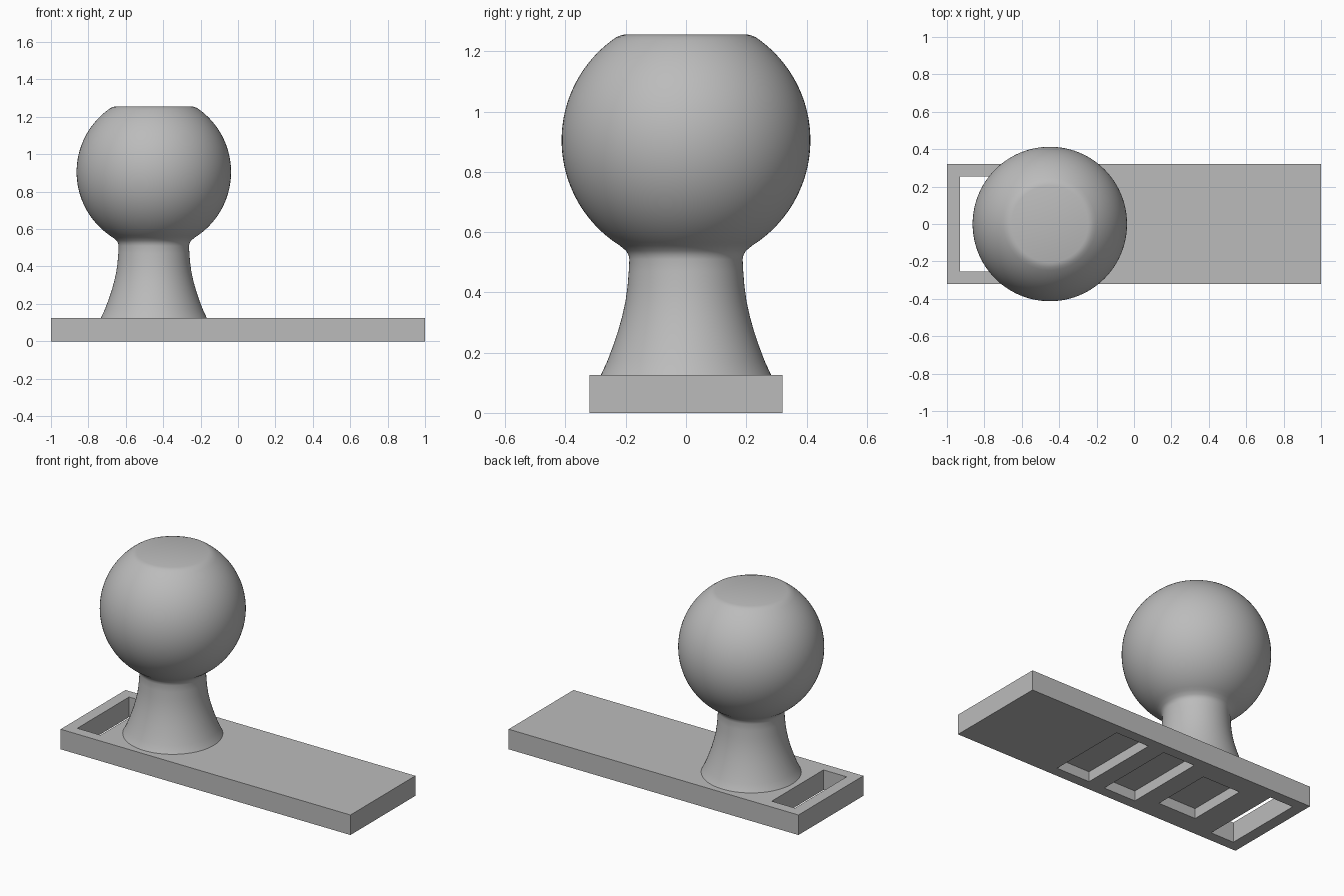
import bpy, bmesh
from math import sin, cos, radians, pi
from mathutils import Matrix

if "Cube" in bpy.data.objects:
    bpy.data.objects.remove(bpy.data.objects["Cube"], do_unlink=True)

grey = bpy.data.materials.new("plain grey")
grey.use_nodes = True
COLOUR = (0.5, 0.5, 0.5, 1)
grey.diffuse_color = COLOUR
grey.node_tree.nodes["Principled BSDF"].inputs["Base Color"].default_value = COLOUR


def finish(name, bm):
    bmesh.ops.recalc_face_normals(bm, faces=bm.faces)
    mesh = bpy.data.meshes.new(name)
    bm.to_mesh(mesh)
    bm.free()
    mesh.materials.append(grey)
    obj = bpy.data.objects.new(name, mesh)
    bpy.context.collection.objects.link(obj)
    return obj


def box(name, x0, x1, half_y, z0, z1):
    bm = bmesh.new()
    bmesh.ops.create_cube(bm, size=1)
    size = Matrix.Diagonal((x1 - x0, 2 * half_y, z1 - z0, 1))
    place = Matrix.Translation(((x0 + x1) / 2, 0, (z0 + z1) / 2))
    bm.transform(place @ size)
    return finish(name, bm)


def rod(name, x0, x1, y, z, radius):
    bm = bmesh.new()
    bmesh.ops.create_cone(bm, cap_ends=True, segments=32, radius1=radius,
                          radius2=radius, depth=x1 - x0)
    bm.transform(Matrix.Translation(((x0 + x1) / 2, y, z)) @ Matrix.Rotation(pi / 2, 4, 'Y'))
    return finish(name, bm)


def smooth(obj, angle):
    bpy.ops.object.select_all(action='DESELECT')
    obj.select_set(True)
    bpy.context.view_layer.objects.active = obj
    bpy.ops.object.shade_smooth_by_angle(angle=radians(angle))


# Base plate with an open window, underside pockets and rounded side slots
HALF_W, THICK = 0.32, 0.125
plate = box("base_plate", -1, 1, HALF_W, 0, THICK)
cutters = [
    box("window_cutter", -0.93, -0.77, 0.255, -0.1, 0.3),
    box("pocket_cutter", 0.11, 0.34, 0.255, -0.1, 0.0625),
    box("pocket_cutter", -0.22, 0.0, 0.255, -0.1, 0.0625),
    box("pocket_cutter", -0.6, -0.34, 0.19, -0.1, 0.0625),
]
for side in (-1, 1):
    for x in (-0.495, 0.495):
        cutters.append(rod("slot_cutter", x - 0.125, x + 0.125, side * HALF_W, 0.065, 0.034))

bpy.context.view_layer.objects.active = plate
for cutter in cutters:
    cutter.hide_render = True
    cut = plate.modifiers.new("cut", 'BOOLEAN')
    cut.operation = 'DIFFERENCE'
    cut.solver = 'EXACT'
    cut.object = cutter
    bpy.ops.object.modifier_apply(modifier=cut.name)
    bpy.data.objects.remove(cutter, do_unlink=True)
smooth(plate, 20)

# Flared neck and flat-topped ball, turned from one profile
BALL_Z, BALL_R, TOP_Z = 0.905, 0.413, 1.256
profile = [(0, 0.115), (0.29, 0.115), (0.283, 0.125), (0.262, 0.17), (0.243, 0.22),
           (0.226, 0.27), (0.212, 0.32), (0.201, 0.37), (0.194, 0.42), (0.19, 0.47),
           (0.188, 0.51), (0.191, 0.525), (0.199, 0.538)]
STEPS = 40
for i in range(STEPS + 1):
    a = radians(-58 + (58 + 56) * i / STEPS)
    profile.append((BALL_R * cos(a), BALL_Z + BALL_R * sin(a)))
profile += [(0.219, 1.252), (0.205, TOP_Z), (0, TOP_Z)]

bm = bmesh.new()
verts = [bm.verts.new((r, 0, z)) for r, z in profile]
edges = [bm.edges.new(pair) for pair in zip(verts, verts[1:])]
bmesh.ops.spin(bm, geom=verts + edges, cent=(0, 0, 0), axis=(0, 0, 1),
               angle=2 * pi, steps=96, use_duplicate=False)
bmesh.ops.remove_doubles(bm, verts=bm.verts, dist=0.0005)
ball = finish("ball_and_neck", bm)
ball.location.x = -0.45
smooth(ball, 25)
